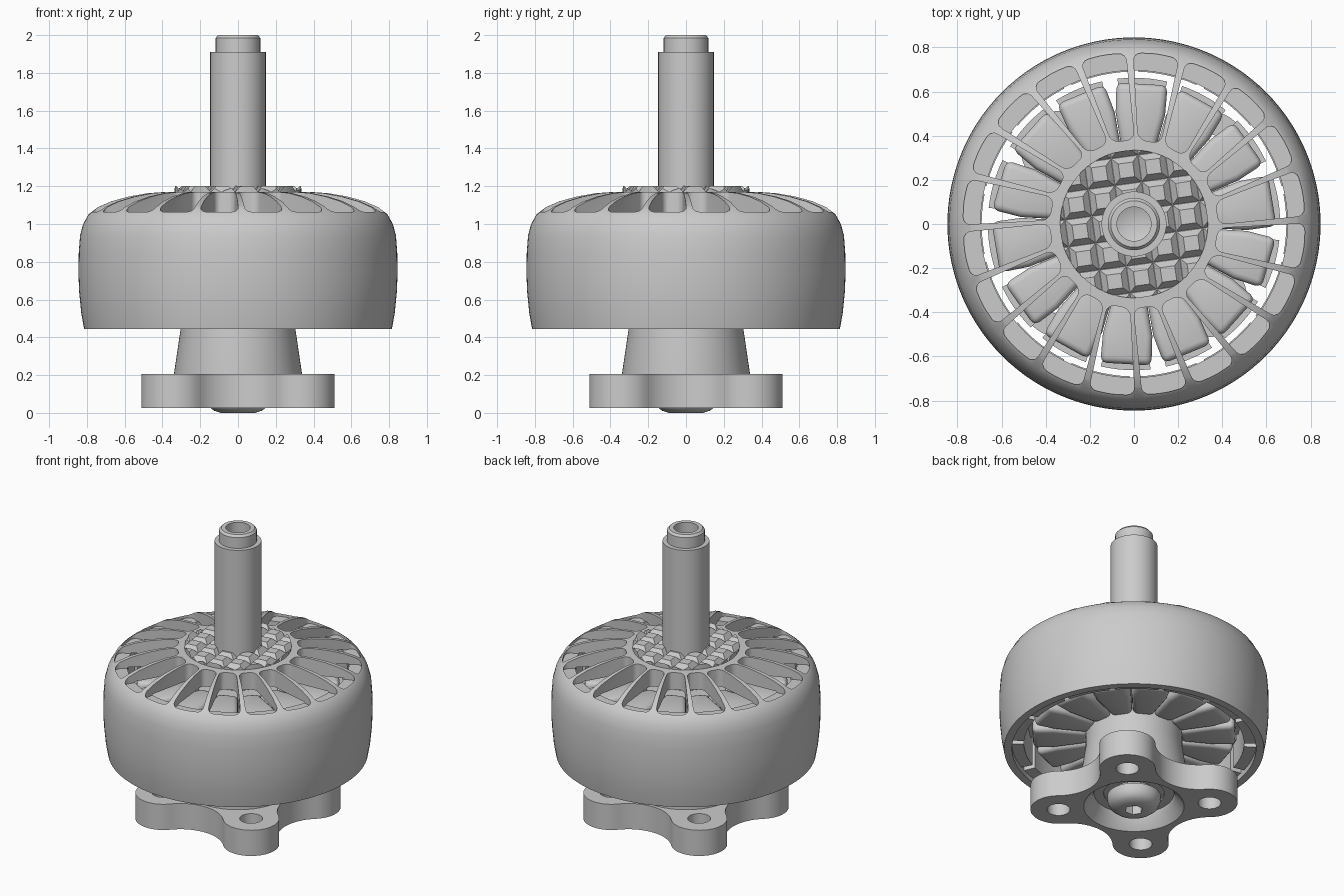
import bpy, bmesh
from math import sin, cos, pi, radians

if "Cube" in bpy.data.objects:
    bpy.data.objects.remove(bpy.data.objects["Cube"])

def finish(name, verts, faces):
    me = bpy.data.meshes.new(name)
    me.from_pydata(verts, [], faces)
    bm = bmesh.new()
    bm.from_mesh(me)
    bmesh.ops.remove_doubles(bm, verts=bm.verts, dist=1e-5)
    bmesh.ops.recalc_face_normals(bm, faces=bm.faces)
    bm.to_mesh(me)
    bm.free()
    ob = bpy.data.objects.new(name, me)
    bpy.context.collection.objects.link(ob)
    return ob

def smooth(ob, angle=30):
    bpy.ops.object.select_all(action='DESELECT')
    ob.select_set(True)
    bpy.context.view_layer.objects.active = ob
    bpy.ops.object.shade_smooth_by_angle(angle=radians(angle))

def lathe(name, profile, n=96):
    """Revolve a closed (r, z) profile round the z axis."""
    m = len(profile)
    verts = [(r * cos(2 * pi * i / n), r * sin(2 * pi * i / n), z)
             for i in range(n) for r, z in profile]
    faces = []
    for i in range(n):
        a, b = i * m, (i + 1) % n * m
        for j in range(m):
            k = (j + 1) % m
            if profile[j][0] == 0 and profile[k][0] == 0:
                continue
            if profile[j][0] == 0:
                faces.append((a + j, b + k, a + k))
            elif profile[k][0] == 0:
                faces.append((a + j, b + j, a + k))
            else:
                faces.append((a + j, b + j, b + k, a + k))
    return finish(name, verts, faces)

def prisms(name, polys, z0, z1):
    """Upright prisms over several outlines, as one mesh."""
    verts, faces = [], []
    for p in polys:
        o, n = len(verts), len(p)
        verts += [(x, y, z0) for x, y in p] + [(x, y, z1) for x, y in p]
        faces += [tuple(range(o, o + n)), tuple(range(o + n, o + 2 * n))]
        faces += [(o + i, o + (i + 1) % n, o + n + (i + 1) % n, o + n + i) for i in range(n)]
    return finish(name, verts, faces)

def arc(r, a0, a1, n, cx=0, cy=0):
    return [(cx + r * cos(radians(a0 + (a1 - a0) * i / n)),
             cy + r * sin(radians(a0 + (a1 - a0) * i / n))) for i in range(n + 1)]

def circle(r, n, cx=0, cy=0):
    return arc(r, 0, 360, n, cx, cy)[:-1]

def sector(r0, r1, mid, half, n=6):
    return arc(r1, mid - half, mid + half, n) + arc(r0, mid + half, mid - half, n)

def turn(pts, deg):
    c, s = cos(radians(deg)), sin(radians(deg))
    return [(x * c - y * s, x * s + y * c) for x, y in pts]

def apply_mods(ob):
    dg = bpy.context.evaluated_depsgraph_get()
    me = bpy.data.meshes.new_from_object(ob.evaluated_get(dg))
    ob.modifiers.clear()
    ob.data = me

def boolean(ob, tool, op='DIFFERENCE'):
    md = ob.modifiers.new("bool", 'BOOLEAN')
    md.object, md.operation, md.solver = tool, op, 'EXACT'
    apply_mods(ob)
    bpy.data.objects.remove(tool)

# Four-armed mounting base with screw holes
outline = []
for k in range(4):
    one = arc(0.176, -48.6, 138.6, 24, 0.336, 0.336)
    one += arc(0.272, -41.4, -138.6, 16, 0, 0.632)[1:-1]
    outline += turn(one, 90 * k)
base = prisms("mount_base", [outline], 0.027, 0.205)
holes = [circle(0.32, 96)] + [circle(0.072, 32, x, y) for x in (-0.336, 0.336) for y in (-0.336, 0.336)]
boolean(base, prisms("hole_cutter", holes, -0.1, 0.4))
smooth(base)

# Tapered hub that carries the stator, with the recess underneath
smooth(lathe("hub", [(0.325, 0.027), (0.34, 0.2), (0.303, 0.45), (0.303, 0.96), (0.19, 0.96),
                     (0.19, 0.12), (0.25, 0.12), (0.26, 0.09), (0.315, 0.027)]))
smooth(lathe("bearing", [(0.13, 0.13), (0.2, 0.13), (0.2, 0.3), (0.13, 0.3)]))

# Button-head screw at the bottom with a hex socket
screw = lathe("bottom_screw", [(0, 0), (0.09, 0), (0.128, 0.012), (0.15, 0.03), (0.165, 0.06),
                               (0.168, 0.1), (0, 0.1)], 64)
boolean(screw, prisms("hex_cutter", [circle(0.058, 6)], -0.1, 0.06))
smooth(screw)

# Hollow-tipped shaft
smooth(lathe("shaft", [(0, 0.09), (0.1, 0.09), (0.1, 0.3), (0.147, 0.3), (0.147, 1.91), (0.118, 1.91),
                       (0.118, 1.985), (0.105, 2.0), (0.077, 2.0), (0.077, 1.8), (0, 1.77)], 64))

# Rotor bell: shell of revolution, then 20 rounded vent slots
bell = lathe("rotor_bell", [(0.815, 0.445), (0.83, 0.53), (0.841, 0.64), (0.845, 0.74), (0.843, 0.85),
                            (0.836, 0.94), (0.82, 1.0), (0.79, 1.053), (0.74, 1.09), (0.67, 1.12),
                            (0.58, 1.145), (0.48, 1.163), (0.38, 1.17), (0.1, 1.17), (0.1, 1.052),
                            (0.695, 1.052), (0.695, 1.0), (0.765, 1.0), (0.765, 0.445)], 120)
slots = []
for k in range(20):
    inner, outer = [(0.38, -0.052), (0.38, 0.052)], [(0.768, 0.104), (0.778, 0.0), (0.768, -0.104)]
    slots.append(turn(turn(inner, -1.5) + turn(outer, 1.5), 9 + 18 * k))
cutter = prisms("slot_cutter", slots, 1.045, 1.3)
bm = bmesh.new()
bm.from_mesh(cutter.data)
upright = [e for e in bm.edges if abs(e.verts[0].co.z - e.verts[1].co.z) > 0.1]
bmesh.ops.bevel(bm, geom=upright, offset=0.035, segments=4, profile=0.5, affect='EDGES')
bm.to_mesh(cutter.data)
bm.free()
boolean(bell, cutter)
smooth(bell)

# Knurled grip: blunt pyramids on top of the bell
bm = bmesh.new()
bmesh.ops.create_grid(bm, x_segments=7, y_segments=7, size=0.43)
for v in bm.verts:
    v.co.z = 1.169
cells = bm.faces[:]
bmesh.ops.inset_individual(bm, faces=cells, thickness=0.04)
for f in cells:
    for v in f.verts:
        v.co.z = 1.202
new = bmesh.ops.extrude_face_region(bm, geom=bm.faces[:], use_keep_orig=True)['geom']
for v in new:
    if isinstance(v, bmesh.types.BMVert):
        v.co.z = 1.12
bmesh.ops.recalc_face_normals(bm, faces=bm.faces)
for v in bm.verts:
    v.co.x, v.co.y = turn([(v.co.x, v.co.y)], 8)[0]
me = bpy.data.meshes.new("knurled_grip")
bm.to_mesh(me)
bm.free()
grip = bpy.data.objects.new("knurled_grip", me)
bpy.context.collection.objects.link(grip)
boolean(grip, prisms("grip_cutter", [circle(0.335, 64)], 1.1, 1.3), 'INTERSECT')

# Magnets inside the bell
smooth(prisms("magnets", [sector(0.69, 0.768, 360 / 14 * k, 11.3) for k in range(14)], 0.48, 1.01))

# Stator: 14 wound teeth with curved tips
angles = [86.7 + 360 / 14 * k for k in range(14)]
coil = [(0.29, -0.065), (0.5, -0.112), (0.635, -0.116), (0.635, 0.116), (0.5, 0.112), (0.29, 0.065)]
coils = prisms("windings", [turn(coil, a) for a in angles], 0.52, 0.98)
bev = coils.modifiers.new("bevel", 'BEVEL')
bev.width, bev.segments, bev.limit_method = 0.03, 3, 'ANGLE'
apply_mods(coils)
smooth(coils, 40)
smooth(prisms("stator_tips", [sector(0.62, 0.662, a, 9.8) for a in angles], 0.6, 0.91))
